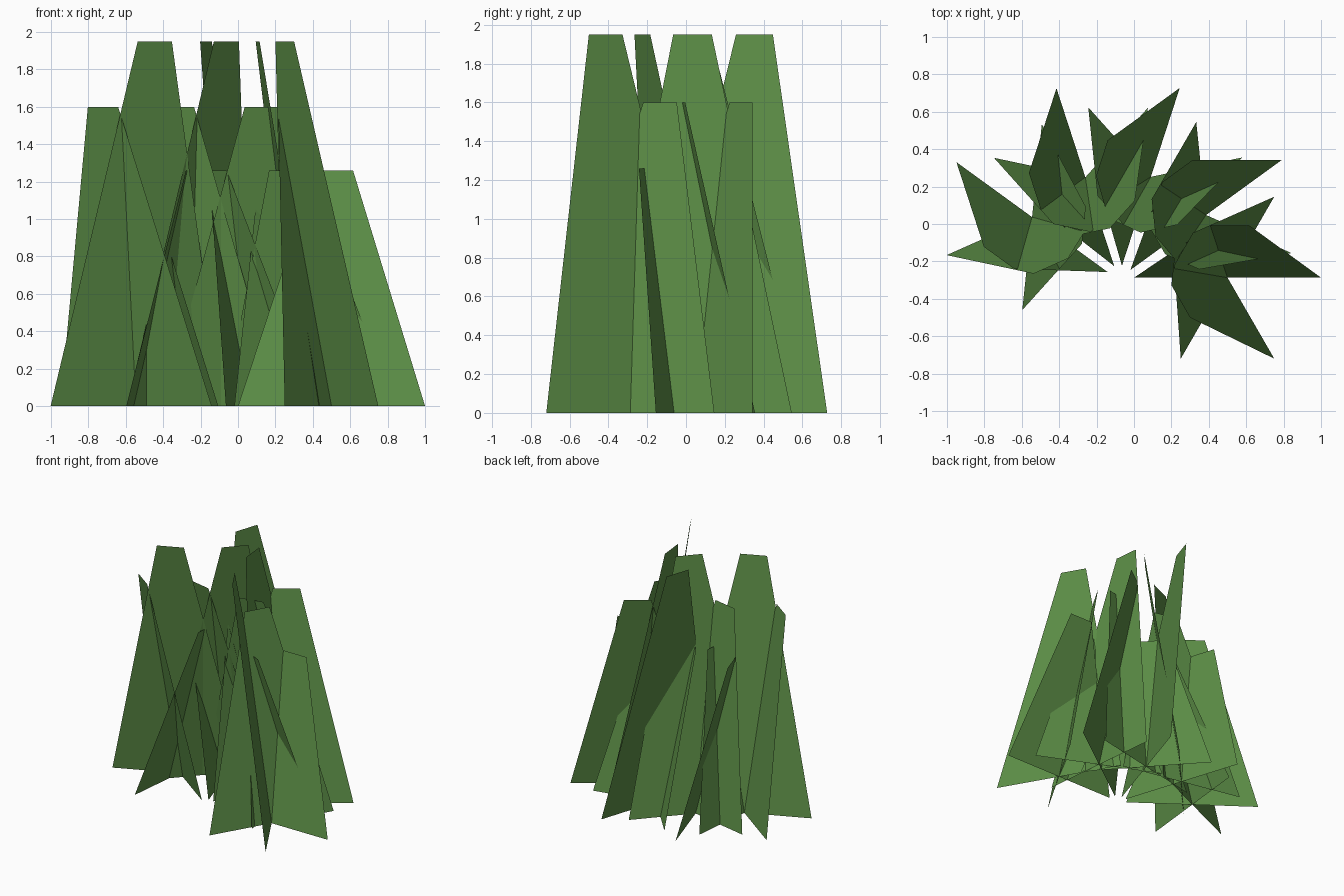
import bpy, math
from mathutils import Vector

if "Cube" in bpy.data.objects:
    bpy.data.objects.remove(bpy.data.objects["Cube"])

# One flat leaf green for the whole clump
green = bpy.data.materials.new("leaf green")
green.diffuse_color = (0.107, 0.27, 0.062, 1)
green.use_nodes = True
green.node_tree.nodes["Principled BSDF"].inputs["Base Color"].default_value = green.diffuse_color

HEIGHTS = (1.26, 1.60, 1.95)
HALF_BASE, HALF_TOP = 0.5, 0.1      # half widths of a blade
LEAN, SHIFT = 0.28, 0.015           # lean of the tip, slide along the blade

# Tuft centres along an arc, right to left
CENTRES = [(0.5, -0.287), (0.385, 0.048), (0.09, 0.252), (-0.26, 0.25), (-0.545, 0.037)]


def blade(centre, angle, height):
    """Flat tapered blade: wide edge on the ground, narrow leaning tip."""
    along = Vector((math.cos(angle), math.sin(angle), 0))
    across = Vector((-along.y, along.x, 0))
    tip = centre + across * LEAN + along * SHIFT + Vector((0, 0, height))
    return [centre - along * HALF_BASE, centre + along * HALF_BASE,
            tip + along * HALF_TOP, tip - along * HALF_TOP]


# Each tuft: three crossed blades 60 degrees apart, heights cycling per tuft
for t, (x, y) in enumerate(CENTRES):
    verts, faces = [], []
    for i in range(3):
        angle = math.radians(36 * t + 60 * i)
        faces.append([len(verts) + k for k in range(4)])
        verts += blade(Vector((x, y, 0)), angle, HEIGHTS[(t + i) % 3])
    mesh = bpy.data.meshes.new(f"grass_tuft_{t + 1}")
    mesh.from_pydata(verts, [], faces)
    mesh.materials.append(green)
    tuft = bpy.data.objects.new(f"grass_tuft_{t + 1}", mesh)
    bpy.context.collection.objects.link(tuft)
